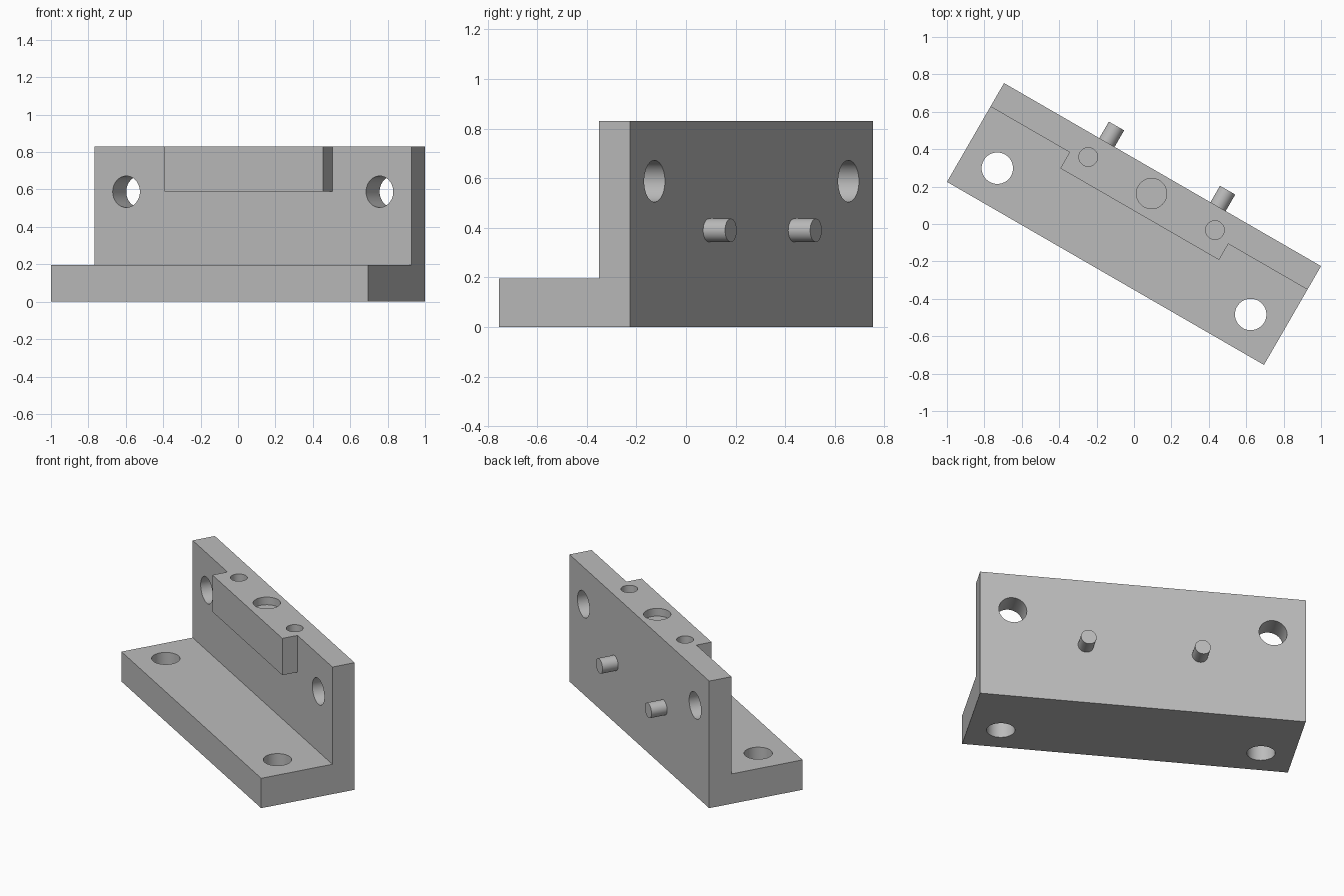
import bpy, bmesh, math
from mathutils import Matrix, Vector

if "Cube" in bpy.data.objects:
    bpy.data.objects.remove(bpy.data.objects["Cube"], do_unlink=True)

TURN = math.radians(-30)            # the bracket stands turned on the ground
LENGTH, DEPTH = 1.957, 0.61
BASE_H, WALL_H, WALL_T = 0.195, 0.83, 0.145
BACK = DEPTH / 2
WALL_FRONT = BACK - WALL_T

grey = bpy.data.materials.new("plain_grey")
grey.use_nodes = True
grey.diffuse_color = (0.5, 0.5, 0.5, 1)
grey.node_tree.nodes["Principled BSDF"].inputs["Base Color"].default_value = grey.diffuse_color


def add_object(name, bm):
    bmesh.ops.recalc_face_normals(bm, faces=bm.faces)
    mesh = bpy.data.meshes.new(name)
    bm.to_mesh(mesh)
    bm.free()
    mesh.materials.append(grey)
    obj = bpy.data.objects.new(name, mesh)
    obj.rotation_euler.z = TURN
    bpy.context.collection.objects.link(obj)
    return obj


def box(name, low, high):
    low, high = Vector(low), Vector(high)
    bm = bmesh.new()
    bmesh.ops.create_cube(bm, size=1, matrix=Matrix.Translation((low + high) / 2)
                          @ Matrix.Diagonal((*(high - low), 1)))
    return add_object(name, bm)


def cylinder(name, start, end, radius):
    start, end = Vector(start), Vector(end)
    axis = end - start
    bm = bmesh.new()
    bmesh.ops.create_cone(bm, cap_ends=True, segments=48, radius1=radius, radius2=radius,
                          depth=axis.length, matrix=Matrix.Translation((start + end) / 2)
                          @ axis.to_track_quat("Z", "Y").to_matrix().to_4x4())
    return add_object(name, bm)


def combine(target, tool, operation):
    tool.hide_render = True
    mod = target.modifiers.new(operation.lower(), "BOOLEAN")
    mod.object, mod.operation, mod.solver = tool, operation, "EXACT"
    bpy.context.view_layer.objects.active = target
    bpy.ops.object.modifier_apply(modifier=mod.name)
    bpy.data.objects.remove(tool, do_unlink=True)


# L-shaped bracket, extruded along its length
profile = [(-BACK, 0), (BACK, 0), (BACK, WALL_H), (WALL_FRONT, WALL_H),
           (WALL_FRONT, BASE_H), (-BACK, BASE_H)]
bm = bmesh.new()
face = bm.faces.new([bm.verts.new((-LENGTH / 2, y, z)) for y, z in profile])
end = bmesh.ops.extrude_face_region(bm, geom=[face])["geom"]
bmesh.ops.translate(bm, vec=(LENGTH, 0, 0),
                    verts=[v for v in end if isinstance(v, bmesh.types.BMVert)])
bracket = add_object("bracket", bm)

# Thickened pad at the top of the wall
combine(bracket, box("top_pad", (-0.49, 0.061, 0.59), (0.49, WALL_FRONT + 0.05, WALL_H)), "UNION")

# Mounting holes through base and wall, small blind holes in the top
PAD_Y = 0.188
for side in (-1, 1):
    x = side * 0.782
    combine(bracket, cylinder("base_hole", (x, -0.107, -0.1), (x, -0.107, 0.3), 0.084), "DIFFERENCE")
    combine(bracket, cylinder("wall_hole", (x, 0, 0.588), (x, 0.5, 0.588), 0.084), "DIFFERENCE")
    x = side * 0.391
    combine(bracket, cylinder("pin_hole", (x, PAD_Y, WALL_H - 0.1), (x, PAD_Y, 1), 0.05), "DIFFERENCE")
combine(bracket, cylinder("centre_hole", (0, PAD_Y, WALL_H - 0.05), (0, PAD_Y, 1), 0.081), "DIFFERENCE")

# Locating pegs on the back
parts = [bracket]
for side, name in ((-1, "right_peg"), (1, "left_peg")):
    x = side * 0.343
    parts.append(cylinder(name, (x, BACK - 0.02, 0.39), (x, 0.407, 0.39), 0.047))

# Smooth round walls, sharp edges
bpy.ops.object.select_all(action="DESELECT")
for part in parts:
    part.select_set(True)
bpy.context.view_layer.objects.active = bracket
bpy.ops.object.shade_smooth_by_angle(angle=math.radians(30))
